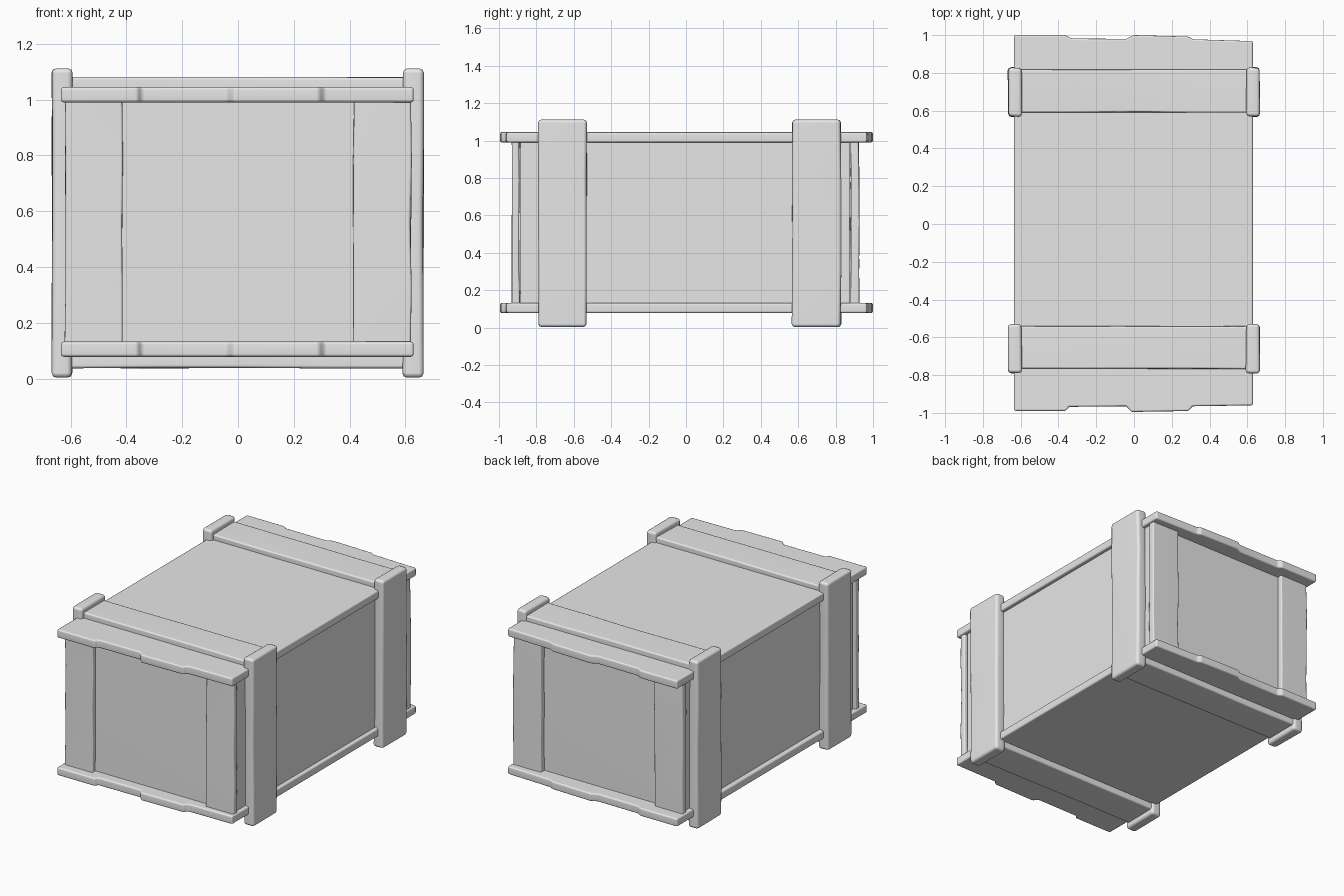
import bpy, bmesh, math, random
from mathutils import Vector

cube = bpy.data.objects.get("Cube")
if cube:
    bpy.data.objects.remove(cube, do_unlink=True)
random.seed(4)

grey = bpy.data.materials.new("plain_grey")
grey.use_nodes = True
grey.diffuse_color = (0.8, 0.8, 0.8, 1)
grey.node_tree.nodes["Principled BSDF"].inputs["Base Color"].default_value = (0.8, 0.8, 0.8, 1)


def finish(name, bm, bevel):
    """Round the hard edges and turn the bmesh into a shaded object."""
    bmesh.ops.recalc_face_normals(bm, faces=bm.faces)
    hard = [e for e in bm.edges if e.calc_face_angle(0) > math.radians(30)]
    bmesh.ops.bevel(bm, geom=hard, offset=bevel, segments=2, profile=0.5,
                    affect='EDGES', clamp_overlap=True)
    mesh = bpy.data.meshes.new(name)
    bm.to_mesh(mesh)
    bm.free()
    mesh.materials.append(grey)
    obj = bpy.data.objects.new(name, mesh)
    bpy.context.collection.objects.link(obj)
    bpy.ops.object.select_all(action='DESELECT')
    obj.select_set(True)
    bpy.context.view_layer.objects.active = obj
    bpy.ops.object.shade_smooth_by_angle(angle=math.radians(50))
    normals = obj.modifiers.new("weighted_normals", 'WEIGHTED_NORMAL')
    normals.keep_sharp = True
    return obj


def board(name, low, high, bevel=0.012, axis=None, wear=0.0):
    """Box between two corners, with optional hand-cut wobble along one axis."""
    low, high = Vector(low), Vector(high)
    size, mid = high - low, (low + high) / 2
    bm = bmesh.new()
    bmesh.ops.create_cube(bm, size=1)
    for v in bm.verts:
        v.co = Vector(a * b for a, b in zip(v.co, size)) + mid
    if axis is not None:
        normal = Vector((0, 0, 0))
        normal[axis] = 1
        for t in (0.25, 0.5, 0.75):
            spot = mid.copy()
            spot[axis] = low[axis] + size[axis] * t
            bmesh.ops.bisect_plane(bm, geom=bm.verts[:] + bm.edges[:] + bm.faces[:],
                                   plane_co=spot, plane_no=normal)
        for v in bm.verts:
            for i in range(3):
                if i != axis:
                    v.co[i] += random.uniform(-wear, wear)
    return finish(name, bm, bevel)


def planked_slab(name, z_low, z_high):
    """Lid or base: four fused planks with uneven ends."""
    front = [(-0.635, -0.99), (-0.36, -0.99), (-0.345, -0.968), (-0.04, -0.965),
             (-0.015, -0.995), (0.29, -0.99), (0.31, -0.965), (0.63, -0.96)]
    back = [(0.63, 0.968), (0.31, 0.978), (0.29, 0.992), (0, 1.0),
            (-0.04, 0.98), (-0.335, 0.982), (-0.36, 1.0), (-0.635, 1.0)]
    bm = bmesh.new()
    face = bm.faces.new([bm.verts.new((x, y, z_low)) for x, y in front + back])
    top = bmesh.ops.extrude_face_region(bm, geom=[face])["geom"]
    bmesh.ops.translate(bm, vec=(0, 0, z_high - z_low),
                        verts=[g for g in top if isinstance(g, bmesh.types.BMVert)])
    finish(name, bm, 0.01)


# Lid, base and the box between them
planked_slab("lid", 0.99, 1.045)
planked_slab("base", 0.078, 0.132)
board("box_walls", (-0.605, -0.885, 0.1), (0.605, 0.875, 1.02), 0.006)

# End panels framed by upright corner boards
board("front_panel", (-0.43, -0.9, 0.1), (0.43, -0.86, 1.02), 0.004)
board("back_panel", (-0.43, 0.86, 0.1), (0.43, 0.89, 1.02), 0.004)
for side, a, b in (("right", -0.62, -0.415), ("left", 0.415, 0.62)):
    board("front_corner_board_" + side, (a, -0.93, 0.1), (b, -0.89, 1.02), 0.008, 2, 0.003)
    board("back_corner_board_" + side, (a, 0.88, 0.1), (b, 0.925, 1.02), 0.008, 2, 0.003)

# Two bands around the crate: cross battens and proud upright posts
for place, y0, y1 in (("front", -0.79, -0.532), ("back", 0.568, 0.828)):
    board(place + "_top_batten", (-0.61, y0 + 0.023, 1.02), (0.61, y1 - 0.01, 1.08),
          0.01, 0, 0.002)
    board(place + "_bottom_batten", (-0.61, y0 + 0.023, 0.037), (0.61, y1 - 0.01, 0.1),
          0.01, 0, 0.002)
    for side, x0, x1 in (("right", -0.667, -0.595), ("left", 0.592, 0.664)):
        board(place + "_post_" + side, (x0, y0, 0.003), (x1, y1, 1.112),
              0.017, 2, 0.003)
